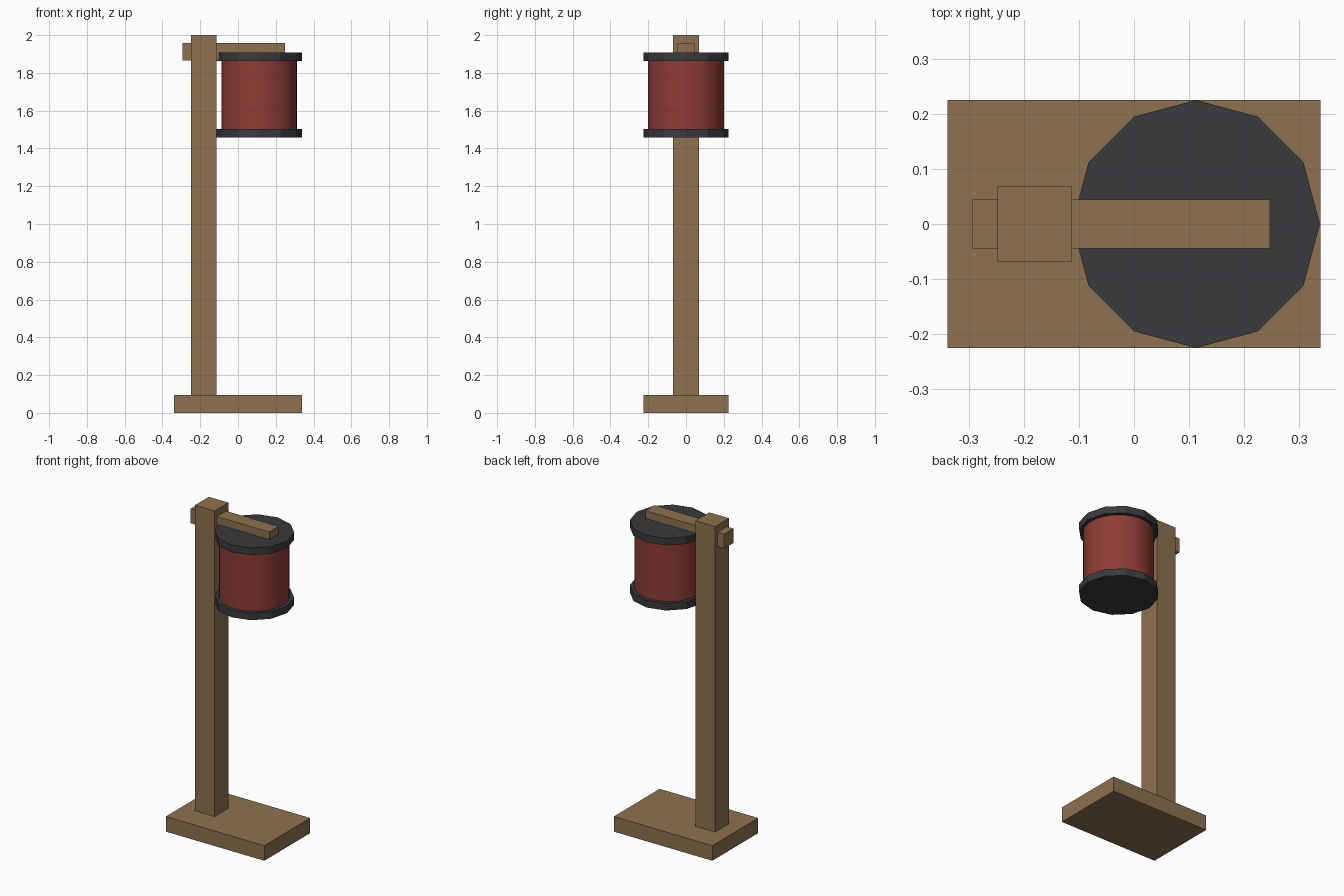
import bpy

if "Cube" in bpy.data.objects:
    bpy.data.objects.remove(bpy.data.objects["Cube"])


def material(name, rgb):
    m = bpy.data.materials.new(name)
    m.diffuse_color = (*rgb, 1.0)
    m.use_nodes = True
    m.node_tree.nodes["Principled BSDF"].inputs["Base Color"].default_value = m.diffuse_color
    return m


WOOD = material("wood", (0.27, 0.165, 0.08))
RED = material("red_drum", (0.27, 0.045, 0.036))
DARK = material("dark_metal", (0.042, 0.042, 0.048))


def box(name, lo, hi, mat):
    centre = [(a + b) / 2 for a, b in zip(lo, hi)]
    bpy.ops.mesh.primitive_cube_add(size=1, location=centre)
    ob = bpy.context.object
    ob.name = name
    ob.scale = [b - a for a, b in zip(lo, hi)]
    bpy.ops.object.transform_apply(location=False, rotation=False, scale=True)
    ob.data.materials.append(mat)
    return ob


def disc(name, sides, radius, z0, z1, mat):
    # rotated a quarter turn so that a corner points along +x
    bpy.ops.mesh.primitive_cylinder_add(
        vertices=sides, radius=radius, depth=z1 - z0,
        location=(0.113, 0, (z0 + z1) / 2))
    ob = bpy.context.object
    ob.name = name
    ob.data.materials.append(mat)
    return ob


# Wooden stand
box("base", (-0.34, -0.226, 0), (0.34, 0.226, 0.094), WOOD)
box("post", (-0.249, -0.068, 0.094), (-0.113, 0.068, 2.0), WOOD)
box("arm", (-0.295, -0.045, 1.866), (0.248, 0.045, 1.957), WOOD)

# Hanging drum between two twelve-sided end plates
drum = disc("drum", 32, 0.2, 1.503, 1.866, RED)
bpy.ops.object.shade_smooth_by_angle()
disc("bottom_plate", 12, 0.226, 1.458, 1.503, DARK)
disc("top_plate", 12, 0.226, 1.864, 1.909, DARK)
